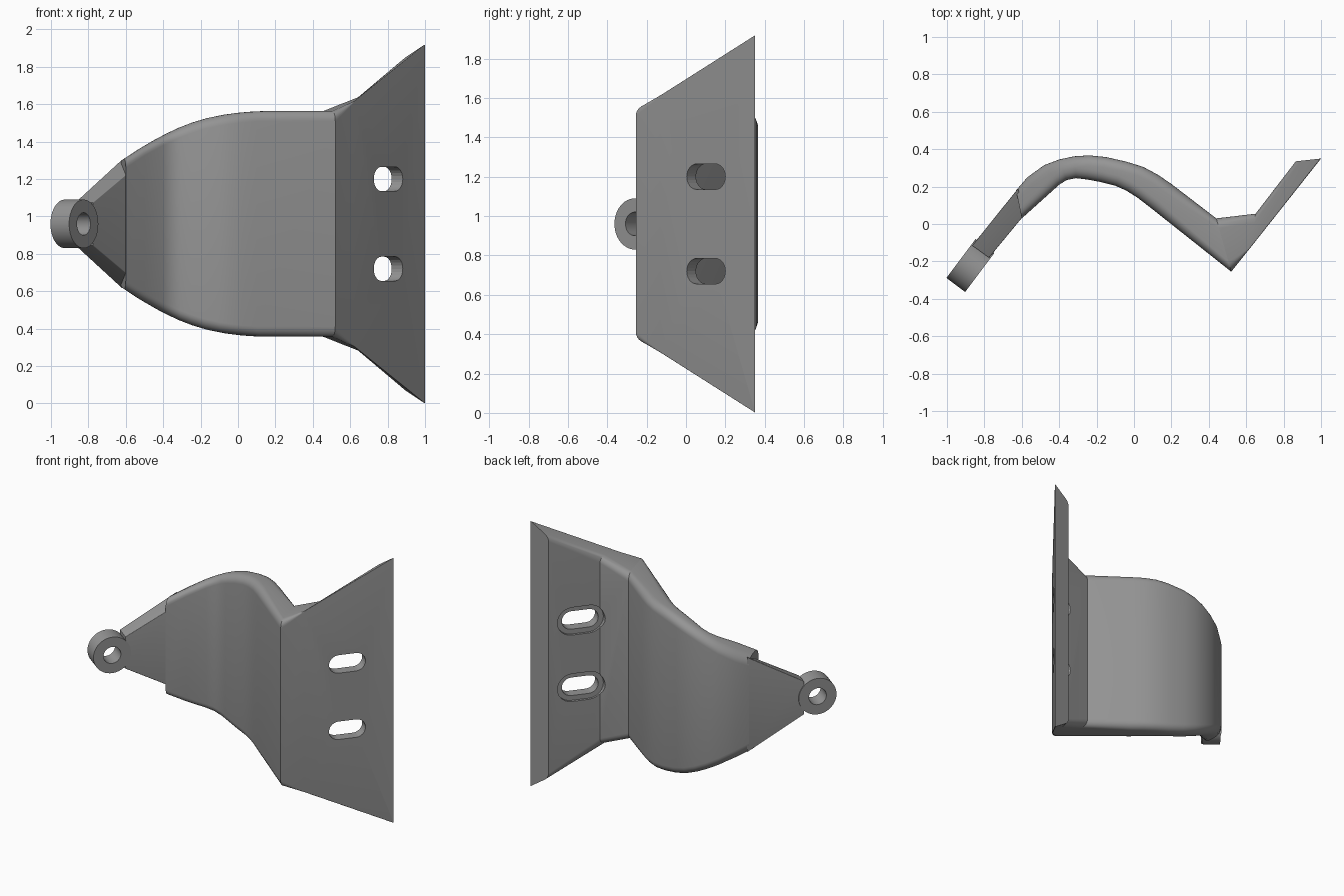
import bpy, bmesh, math
from mathutils import Vector, Matrix

if "Cube" in bpy.data.objects:
    bpy.data.objects.remove(bpy.data.objects["Cube"])

ZC = 0.96                                  # mid height of the bracket
steel = bpy.data.materials.new("grey steel")
steel.diffuse_color = (0.30, 0.30, 0.30, 1)
steel.use_nodes = True
steel.node_tree.nodes["Principled BSDF"].inputs["Base Color"].default_value = steel.diffuse_color


def finish(name, bm, smooth=True):
    bmesh.ops.recalc_face_normals(bm, faces=bm.faces)
    me = bpy.data.meshes.new(name)
    bm.to_mesh(me)
    bm.free()
    ob = bpy.data.objects.new(name, me)
    bpy.context.collection.objects.link(ob)
    me.materials.append(steel)
    if smooth:
        bpy.ops.object.select_all(action='DESELECT')
        bpy.context.view_layer.objects.active = ob
        ob.select_set(True)
        bpy.ops.object.shade_smooth_by_angle(angle=math.radians(30))
    return ob


def section(p, q, hp, hq, rp, rq, n=6):
    """Rounded upright cross-section between front point p and back point q."""
    p, q = Vector(p), Vector(q)
    w = (q - p).length
    half = []
    for i in range(n + 1):                 # front corner arc
        a = math.pi / 2 * i / n
        half.append((rp * (1 - math.cos(a)), rp * (1 - math.sin(a))))
    for i in range(n + 1):                 # back corner arc
        a = math.pi / 2 * i / n
        half.append((w - rq * (1 - math.sin(a)), rq * (1 - math.cos(a))))
    pts = []
    for u, drop in half:
        t = u / w
        xy = p.lerp(q, t)
        pts.append((xy.x, xy.y, hp + (hq - hp) * t - drop))
    return ([(x, y, ZC + z) for x, y, z in pts]
            + [(x, y, ZC - z) for x, y, z in reversed(pts)])


def loft(name, sections):
    bm = bmesh.new()
    rings = [[bm.verts.new(c) for c in s] for s in sections]
    for a, b in zip(rings, rings[1:]):
        for i in range(len(a)):
            j = (i + 1) % len(a)
            bm.faces.new((a[i], a[j], b[j], b[i]))
    bm.faces.new(rings[0])
    bm.faces.new(rings[-1])
    return finish(name, bm)


# half height of the curved sheet along x
H = [(-.68, .30), (-.6, .355), (-.5, .42), (-.4, .475), (-.3, .522),
     (-.2, .558), (-.1, .58), (0, .596), (.1, .603), (.6, .603)]


def height(x):
    for (x0, h0), (x1, h1) in zip(H, H[1:]):
        if x <= x1:
            return h0 + (h1 - h0) * (x - x0) / (x1 - x0)


# curved sheet: front and back points of each section
sheet = [(-.60, .03, -.63, .18), (-.50, .12, -.57, .25), (-.40, .21, -.48, .315),
         (-.36, .235, -.40, .345), (-.31, .245, -.32, .362), (-.25, .238, -.24, .367),
         (-.18, .225, -.15, .358), (-.10, .205, -.04, .333), (-.04, .178, .05, .305),
         (.02, .14, .13, .262), (.10, .078, .20, .214), (.52, -.255, .44, .03)]
body = loft("curved_sheet",
            [section(s[:2], s[2:], height(s[0]), height(s[2]), .055, .055) for s in sheet])

# mounting flange with gusset in the fold
flange = loft("mounting_flange", [
    section((.52, -.255), (.44, .03), .603, .603, .055, .055),
    section((.62, -.13), (.65, .055), .655, .685, .006, .05),
    section((1, .35), (.865, .335), .96, .87, .006, .03)])

# tapered neck towards the eye
neck = loft("tapered_neck", [
    section((-.775, -.18), (-.865, -.115), .115, .12, .004, .004),
    section((-.585, .05), (-.62, .19), .275, .345, .004, .004)])

# pivot eye: ring swept round its axis
axis = Vector((.8, -.6, 0))
along = Vector((.6, .8, 0))
bm = bmesh.new()
N = 48
prof = [(.06, -.0625), (.13, -.0625), (.13, .0625), (.06, .0625)]
rings = []
for k in range(N):
    a = 2 * math.pi * k / N
    d = along * math.cos(a) + Vector((0, 0, 1)) * math.sin(a)
    rings.append([bm.verts.new(Vector((-.875, -.222, ZC)) + d * r + axis * t) for r, t in prof])
for k in range(N):
    a, b = rings[k], rings[(k + 1) % N]
    for i in range(4):
        bm.faces.new((a[i], a[(i + 1) % 4], b[(i + 1) % 4], b[i]))
finish("pivot_eye", bm)


# slotted holes with shallow recesses on the back of the flange
fdir = Vector((.48, .605, 0)).normalized()
fnorm = Vector((fdir.y, -fdir.x, 0))


def slot_cutter(name, z, r, t0, t1):
    bm = bmesh.new()
    c = Vector((.803, .102, z))
    loops = [[], []]
    for side in (1, -1):
        for i in range(13):
            a = -math.pi / 2 + math.pi * i / 12
            u = side * (.06 + r * math.cos(a))
            v = side * r * math.sin(a)
            for loop, t in zip(loops, (t0, t1)):
                loop.append(bm.verts.new(c + fdir * u + Vector((0, 0, v)) + fnorm * t))
    n = len(loops[0])
    for i in range(n):
        j = (i + 1) % n
        bm.faces.new((loops[0][i], loops[0][j], loops[1][j], loops[1][i]))
    bm.faces.new(loops[0])
    bm.faces.new(loops[1])
    ob = finish(name, bm, False)
    ob.hide_render = True
    ob.hide_set(True)
    mod = flange.modifiers.new(name, 'BOOLEAN')
    mod.operation = 'DIFFERENCE'
    mod.solver = 'EXACT'
    mod.object = ob


for i, z in enumerate((ZC - .24, ZC + .24)):
    slot_cutter(f"slot_cutter_{i}", z, .065, -.3, .1)
    slot_cutter(f"recess_cutter_{i}", z, .10, -.3, -.075)
